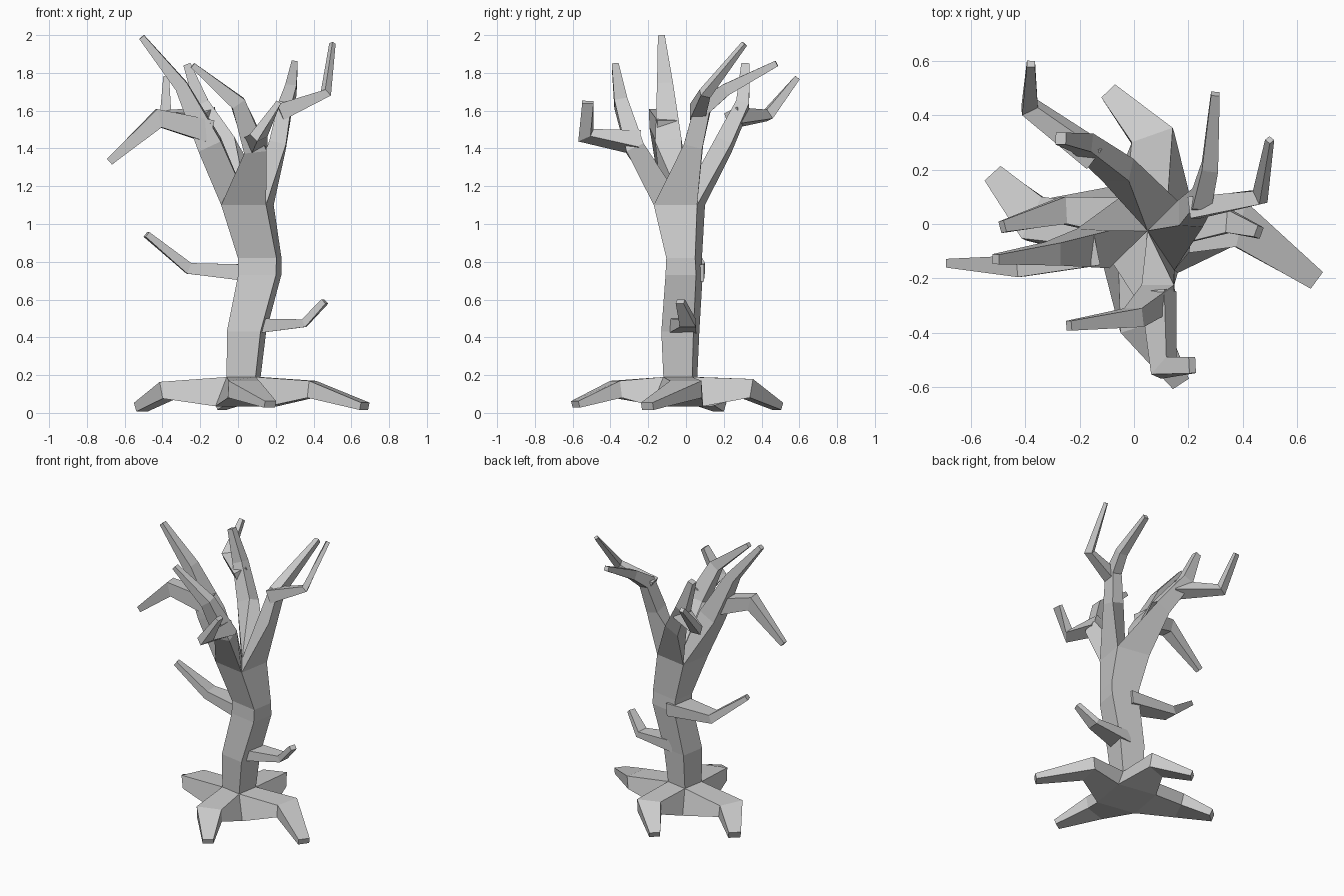
import bpy, bmesh, math
from mathutils import Vector, Matrix


def build(name, rings, cap_start, cap_end=True):
    """Loft a chain of four-cornered rings into a flat-shaded object."""
    bm = bmesh.new()
    vs = [[bm.verts.new(p) for p in r] for r in rings]
    for a, b in zip(vs, vs[1:]):
        for i in range(4):
            j = (i + 1) % 4
            bm.faces.new((a[i], a[j], b[j], b[i]))
    if cap_start:
        bm.faces.new(vs[0][::-1])
    if cap_end:
        bm.faces.new(vs[-1])
    bmesh.ops.remove_doubles(bm, verts=bm.verts[:], dist=1e-4)
    bmesh.ops.recalc_face_normals(bm, faces=bm.faces[:])
    me = bpy.data.meshes.new(name)
    bm.to_mesh(me)
    bm.free()
    ob = bpy.data.objects.new(name, me)
    bpy.context.collection.objects.link(ob)
    return ob


def limb(name, pts, ref, start=None):
    """Tapered square limb; pts are (x, y, z, half width, half depth)."""
    path = [Vector(p[:3]) for p in pts]
    before = sum(start, Vector()) / 4 if start else None
    rings = [start] if start else []
    for k, p in enumerate(path):
        prev = path[k - 1] if k else before
        t = Vector()
        if prev is not None:
            t += (p - prev).normalized()
        if k < len(path) - 1:
            t += (path[k + 1] - p).normalized()
        t.normalize()
        s = Vector(ref).cross(t).normalized()
        u = t.cross(s)
        w, h = pts[k][3:]
        rings.append([p - s * w - u * h, p + s * w - u * h,
                      p + s * w + u * h, p - s * w + u * h])
    return build(name, rings, cap_start=start is None)


def trunk_ring(cx, cy, z, ex, ey, twist=-10):
    rot = Matrix.Rotation(math.radians(twist), 3, 'Z')
    return [rot @ Vector((sx * ex / 1.16, sy * ey / 1.16, 0)) + Vector((cx, cy, z))
            for sx, sy in ((-1, -1), (1, -1), (1, 1), (-1, 1))]


# Trunk with flared foot
trunk = [trunk_ring(*r) for r in (
    (0.045, -0.02, 0.035, 0.165, 0.16),
    (0.03, -0.03, 0.19, 0.09, 0.09),
    (0.045, -0.03, 0.43, 0.105, 0.10),
    (0.115, -0.01, 0.73, 0.118, 0.095),
    (0.115, -0.01, 0.82, 0.12, 0.09),
    (0.05, -0.035, 1.10, 0.14, 0.135))]
build("trunk", trunk, True, False)

# Four roots grown from the sides of the foot
roots = {
    "front_root": (0, [(0.03, -0.37, 0.125, 0.085, 0.045), (0.17, -0.585, 0.045, 0.035, 0.018)]),
    "right_root": (1, [(0.39, 0.0, 0.125, 0.085, 0.045), (0.67, -0.205, 0.035, 0.038, 0.02)]),
    "back_root": (2, [(0.07, 0.32, 0.13, 0.08, 0.05), (-0.09, 0.485, 0.035, 0.035, 0.02)]),
    "left_root": (3, [(-0.37, 0.02, 0.12, 0.085, 0.045), (-0.515, 0.18, 0.03, 0.04, 0.025)]),
}
for name, (i, pts) in roots.items():
    j = (i + 1) % 4
    limb(name, pts, (0, 0, 1), [trunk[0][i], trunk[0][j], trunk[1][j], trunk[1][i]])

# Four main boughs sharing the crown, meeting at its centre
boughs = {
    "front_bough": (0, (0, 1, 0), [(0.09, -0.27, 1.40, 0.06, 0.05), (0.0, -0.345, 1.64, 0.04, 0.035),
                                   (-0.24, -0.375, 1.84, 0.015, 0.018)]),
    "right_bough": (1, (-1, 0, 0), [(0.21, 0.04, 1.42, 0.05, 0.045), (0.25, 0.09, 1.62, 0.045, 0.035),
                                    (0.28, 0.21, 1.71, 0.032, 0.03), (0.30, 0.48, 1.85, 0.016, 0.016)]),
    "back_bough": (2, (0, -1, 0), [(-0.06, 0.20, 1.42, 0.055, 0.045), (-0.19, 0.30, 1.63, 0.04, 0.035),
                                   (-0.27, 0.315, 1.845, 0.02, 0.022)]),
    "left_bough": (3, (1, 0, 0), [(-0.15, -0.09, 1.42, 0.07, 0.065), (-0.30, -0.11, 1.73, 0.042, 0.035),
                                  (-0.51, -0.13, 1.99, 0.018, 0.016)]),
}
centre = Vector((0.05, -0.025, 1.12))
for name, (i, ref, pts) in boughs.items():
    top = trunk[-1]
    limb(name, pts, ref, [top[i], top[(i + 1) % 4], centre.copy(), centre.copy()])

# Side branches off the boughs
limb("front_side_branch", [(0.09, -0.25, 1.43, 0.05, 0.05), (0.11, -0.53, 1.47, 0.045, 0.028),
                           (0.215, -0.52, 1.645, 0.03, 0.014)], (-0.5, 0, 1))
limb("right_side_branch", [(0.22, 0.06, 1.59, 0.04, 0.045), (0.465, 0.10, 1.69, 0.028, 0.022),
                           (0.50, 0.31, 1.955, 0.012, 0.012)], (-0.5, 0, 1))
limb("back_side_branch", [(-0.14, 0.25, 1.56, 0.045, 0.045), (-0.385, 0.43, 1.575, 0.033, 0.028),
                          (-0.38, 0.59, 1.775, 0.015, 0.015)], (0, -0.5, 1))
limb("left_side_branch", [(-0.15, -0.10, 1.49, 0.055, 0.06), (-0.42, -0.155, 1.56, 0.04, 0.05),
                          (-0.68, -0.145, 1.33, 0.016, 0.02)], (0, 0, 1))

# Low branches off the trunk
limb("low_left_branch", [(0.08, 0.01, 0.74, 0.085, 0.045), (-0.26, 0.05, 0.765, 0.05, 0.03),
                         (-0.485, -0.01, 0.945, 0.022, 0.016)], (0, 0, 1))
limb("low_right_branch", [(0.08, -0.02, 0.46, 0.075, 0.04), (0.35, 0.01, 0.475, 0.042, 0.022),
                          (0.46, -0.03, 0.59, 0.022, 0.016)], (0, 0, 1))
